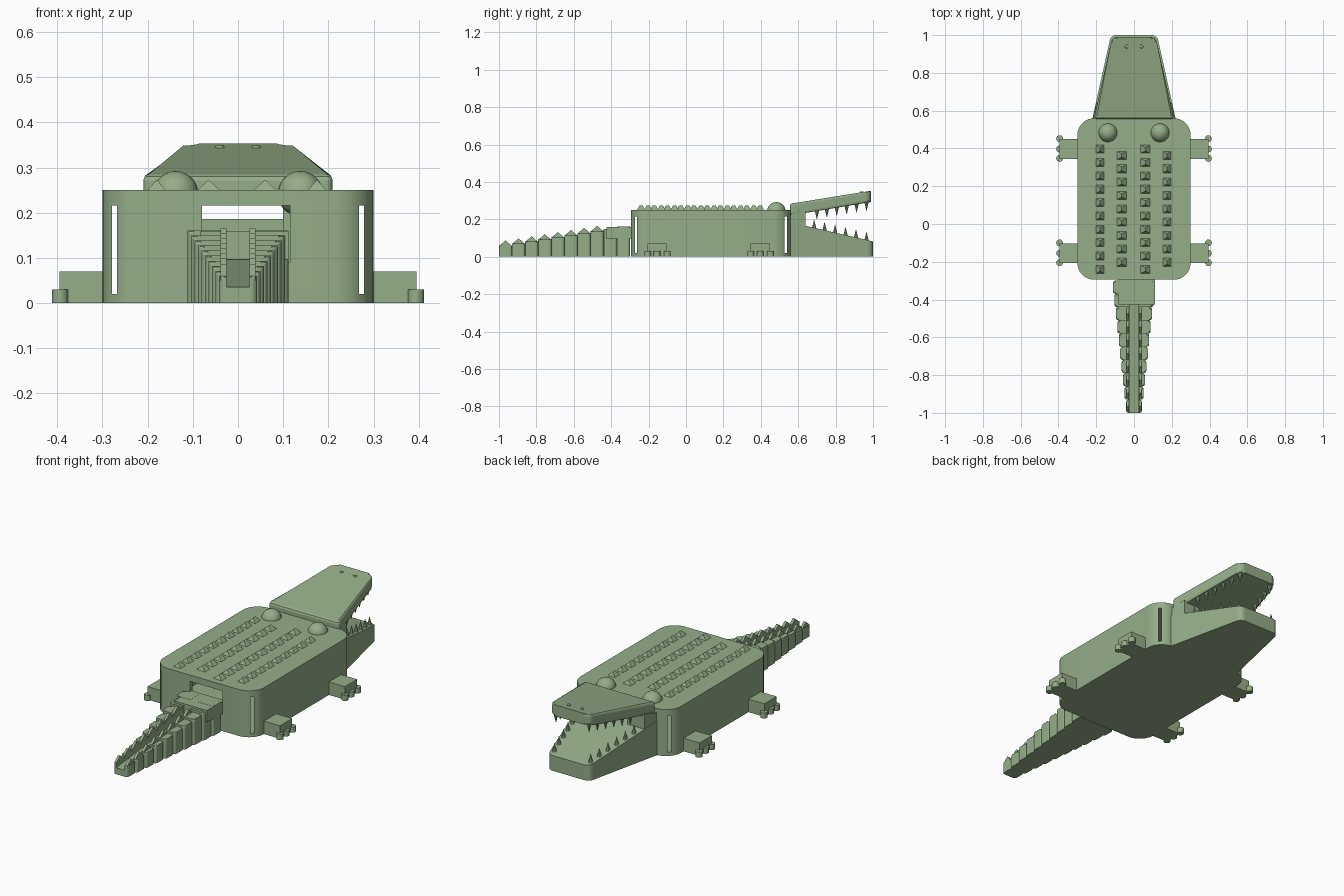
import bpy, bmesh, math
from mathutils import Vector, Matrix

if "Cube" in bpy.data.objects:
    bpy.data.objects.remove(bpy.data.objects["Cube"])

mat = bpy.data.materials.new("green")
mat.diffuse_color = (0.30, 0.42, 0.25, 1)
mat.use_nodes = True
mat.node_tree.nodes["Principled BSDF"].inputs["Base Color"].default_value = mat.diffuse_color


def finish(name, bm):
    bmesh.ops.recalc_face_normals(bm, faces=bm.faces[:])
    me = bpy.data.meshes.new(name)
    bm.to_mesh(me)
    bm.free()
    me.materials.append(mat)
    ob = bpy.data.objects.new(name, me)
    bpy.context.collection.objects.link(ob)
    return ob


def rounded(corners, n=5):
    """Plan outline from (x, y, radius) corners with true arcs."""
    out = []
    for i, (x, y, r) in enumerate(corners):
        p = Vector((x, y))
        a = (Vector(corners[i - 1][:2]) - p).normalized()
        b = (Vector(corners[(i + 1) % len(corners)][:2]) - p).normalized()
        if r == 0:
            out.append(p)
            continue
        half = a.angle(b) / 2
        c = p + (a + b).normalized() * r / math.sin(half)
        s = p + a * r / math.tan(half) - c
        e = p + b * r / math.tan(half) - c
        sweep = math.atan2(s.x * e.y - s.y * e.x, s.dot(e))
        out += [c + Matrix.Rotation(sweep * k / n, 2) @ s for k in range(n + 1)]
    return out


def prism(name, pts, bottom, top, bevel=0, both=False, segs=3):
    """Extrude a plan outline between two heights given as functions of y."""
    bm = bmesh.new()
    lo = [bm.verts.new((p[0], p[1], bottom(p[1]))) for p in pts]
    hi = [bm.verts.new((p[0], p[1], top(p[1]))) for p in pts]
    caps = [bm.faces.new(hi), bm.faces.new(lo[::-1])]
    for i in range(len(pts)):
        bm.faces.new((lo[i - 1], lo[i], hi[i], hi[i - 1]))
    if bevel:
        edges = list(caps[0].edges) + (list(caps[1].edges) if both else [])
        bmesh.ops.bevel(bm, geom=edges, offset=bevel, segments=segs, profile=0.5, affect='EDGES')
    return finish(name, bm)


def line(y0, z0, y1, z1):
    return lambda y: z0 + (z1 - z0) * (y - y0) / (y1 - y0)


def flat(z):
    return lambda y: z


def rect(x0, x1, y0, y1, r=0.0):
    return rounded([(x0, y0, r), (x1, y0, r), (x1, y1, r), (x0, y1, r)])


def cut(ob, cutter):
    m = ob.modifiers.new("cut", 'BOOLEAN')
    m.operation, m.solver, m.object = 'DIFFERENCE', 'EXACT', cutter
    bpy.context.view_layer.objects.active = ob
    bpy.ops.object.modifier_apply(modifier=m.name)


def cone(name, loc, r1, r2, h, sides, flip=False):
    bm = bmesh.new()
    mtx = Matrix.Translation(loc) @ Matrix.Rotation(math.pi if flip else 0, 4, 'X') \
        @ Matrix.Translation((0, 0, h / 2))
    bmesh.ops.create_cone(bm, cap_ends=True, segments=sides, radius1=r1, radius2=r2, depth=h, matrix=mtx)
    return finish(name, bm)


def smooth(ob):
    bpy.ops.object.select_all(action='DESELECT')
    ob.select_set(True)
    bpy.context.view_layer.objects.active = ob
    bpy.ops.object.shade_smooth_by_angle(angle=math.radians(35))


# hollow body: the square cavity breaks through the rounded corners as slits
body = prism("body", rounded([(-.3, -.295, .09), (.3, -.295, .09), (.3, .56, .09), (-.3, .56, .09)], 10),
             flat(0), flat(.25), .022, segs=4)
cutters = [prism("cavity_cutter", rect(-.279, .279, -.274, .539), flat(.02), flat(.216)),
           prism("rear_opening_cutter", rect(-.08, .115, -.4, -.2), flat(.09), flat(.216)),
           prism("mouth_opening_cutter", rect(-.1, .1, .5, .7), flat(.16), flat(.216))]
for c in cutters:
    cut(body, c)
smooth(body)

# lower jaw wedge with cheeks behind the mouth
lower_top = line(.64, .165, 1.0, .082)
prism("lower_jaw", rounded([(-.222, .55, 0), (.222, .55, 0), (.122, 1.0, .035), (-.122, 1.0, .035)]),
      flat(0), lower_top)
for s in (-1, 1):
    prism("cheek", [(s * .1, .55), (s * .218, .55), (s * .2, .64), (s * .1, .64)],
          flat(0), line(.55, .225, .64, .245))

# upper jaw plate
upper_low = line(.555, .22, .985, .292)
prism("upper_jaw", rounded([(-.213, .555, .015), (.213, .555, .015), (.115, .99, .035), (-.115, .99, .035)]),
      upper_low, line(.555, .283, .985, .352), .012, True, 2)

# teeth along both jaws
for s in (-1, 1):
    for k in range(6):
        y = .685 + .056 * k
        x = s * (.222 - (y - .55) * .222 - .022)
        cone("lower_tooth", (x, y, lower_top(y) - .004), .012, .001, .046, 8)
        y = .70 + .053 * k
        x = s * (.213 - (y - .555) * .225 - .022)
        cone("upper_tooth", (x, y, upper_low(y) + .004), .012, .001, .046, 8, True)
    # nostrils and eyes
    smooth(cone("nostril", (s * .04, .94, .338), .011, .009, .011, 16))
    bm = bmesh.new()
    bmesh.ops.create_uvsphere(bm, u_segments=24, v_segments=14, radius=.05,
                              matrix=Matrix.Translation((s * .138, .483, .242)))
    smooth(finish("eye", bm))


def tent(name, x, y, z, w, d, h, ridge):
    """Small roof shape with its ridge along y."""
    bm = bmesh.new()
    b = [bm.verts.new((x + i * w / 2, y + j * d / 2, z)) for i, j in ((-1, -1), (1, -1), (1, 1), (-1, 1))]
    a, e = [bm.verts.new((x, y + j * ridge / 2, z + h)) for j in (-1, 1)]
    for f in (b[::-1], (b[0], b[1], a), (b[1], b[2], e, a), (b[2], b[3], e), (b[3], b[0], a, e)):
        bm.faces.new(f)
    return finish(name, bm)


# back scales in four staggered rows
for x, w, y0, n in ((-.18, .046, .396, 10), (-.065, .056, .363, 9), (.06, .056, .396, 10), (.175, .046, .363, 9)):
    for k in range(n):
        tent("back_scale", x, y0 - .0707 * k, .247, w, .046, .026, .018)

# legs with three toes each
for s in (-1, 1):
    for y in (.397, -.155):
        prism("leg", rect(*sorted((s * .28, s * .395)), y - .052, y + .052), flat(0), flat(.07))
        for d in (-.05, 0, .055):
            smooth(cone("toe", (s * .394, y + d, 0), .018, .018, .03, 16))

# tail segments with a sloping central groove and two rows of spikes
groove = prism("groove_cutter", rect(-.025, .025, -1.1, -.2),
               line(-1, .035, -.42, .096), flat(.4))
cutters.append(groove)
for i in range(10):
    y, w, h = -1 + .07 * i, .042 + .0077 * i, .06 + .0112 * i
    seg = prism("tail_segment", rect(-w, w, y, y + .0705, .014), flat(0), flat(h), .008, segs=2)
    cut(seg, groove)
    if i < 8:
        for s in (-1, 1):
            bm = bmesh.new()
            prof = [(y + .004, h - .01), (y + .066, h - .01), (y + .066, h), (y + .035, h + .027), (y + .004, h)]
            sides = [[bm.verts.new((s * x, a, b)) for a, b in prof] for x in (.0255, .039)]
            for f in sides:
                bm.faces.new(f)
            for k in range(5):
                bm.faces.new((sides[0][k - 1], sides[0][k], sides[1][k], sides[1][k - 1]))
            finish("tail_spike", bm)

# connector between tail and body
prism("tail_connector", rect(-.083, .112, -.425, -.28), flat(.096), flat(.16))

for c in cutters:
    bpy.data.objects.remove(c)
